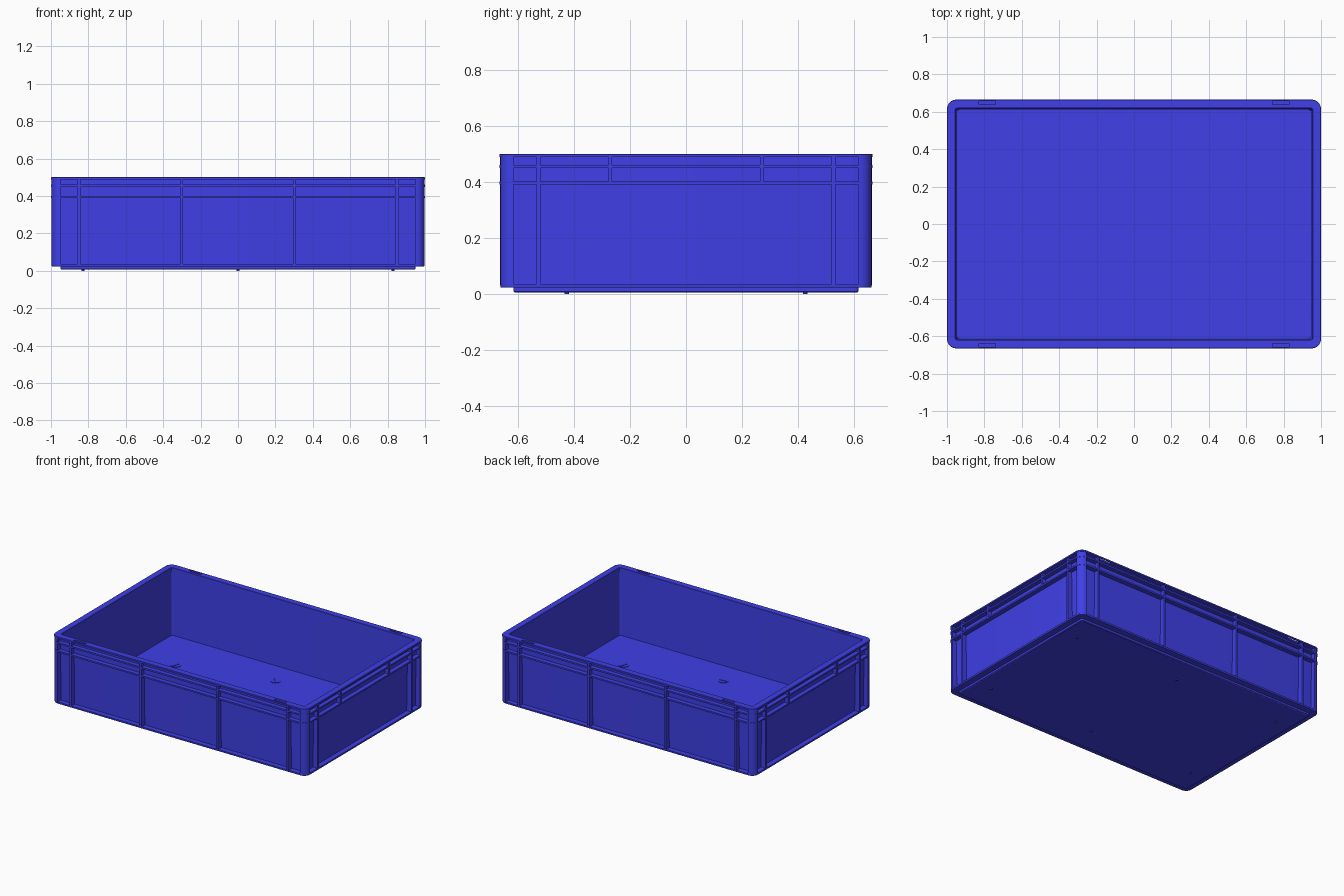
import bpy, bmesh, math
from mathutils import Matrix

if "Cube" in bpy.data.objects:
    bpy.data.objects.remove(bpy.data.objects["Cube"])

HX, HY, R = 1.0, 0.665, 0.05

blue = bpy.data.materials.new("blue_plastic")
blue.diffuse_color = (0.05, 0.05, 0.8, 1)
blue.use_nodes = True
blue.node_tree.nodes["Principled BSDF"].inputs["Base Color"].default_value = blue.diffuse_color


def finish(bm, name):
    bmesh.ops.recalc_face_normals(bm, faces=bm.faces)
    me = bpy.data.meshes.new(name)
    bm.to_mesh(me)
    bm.free()
    ob = bpy.data.objects.new(name, me)
    bpy.context.collection.objects.link(ob)
    me.materials.append(blue)
    return ob


def smooth(ob):
    bpy.ops.object.select_all(action='DESELECT')
    bpy.context.view_layer.objects.active = ob
    ob.select_set(True)
    bpy.ops.object.shade_smooth_by_angle(angle=math.radians(30))


def add_box(bm, x0, x1, y0, y1, z0, z1):
    m = Matrix.Translation(((x0 + x1) / 2, (y0 + y1) / 2, (z0 + z1) / 2))
    bmesh.ops.create_cube(bm, size=1, matrix=m @ Matrix.Diagonal((x1 - x0, y1 - y0, z1 - z0, 1)))


def add_cylinder(bm, x, y, z0, z1, r):
    bmesh.ops.create_cone(bm, cap_ends=True, segments=24, radius1=r, radius2=r, depth=z1 - z0,
                          matrix=Matrix.Translation((x, y, (z0 + z1) / 2)))


def rounded_loop(bm, d, z, seg=8):
    """Rounded rectangle inset by d from the outer outline."""
    r = max(R - d, 0.012)
    cx, cy = HX - d - r, HY - d - r
    vs = []
    for q, (sx, sy) in enumerate(((1, 1), (-1, 1), (-1, -1), (1, -1))):
        for i in range(seg + 1):
            a = math.pi / 2 * (q + i / seg)
            vs.append(bm.verts.new((sx * cx + r * math.cos(a), sy * cy + r * math.sin(a), z)))
    return vs


# Tub: one wall profile (inset, height) swept around the rounded rectangle
profile = [
    (0.055, 0.006), (0.050, 0.010), (0.050, 0.024),                    # foot
    (0.005, 0.024), (0.004, 0.027), (0.004, 0.036), (0.040, 0.036),    # bottom flange
    (0.034, 0.390), (0.001, 0.390), (0.001, 0.401), (0.032, 0.401),    # lower fin
    (0.032, 0.449), (0.001, 0.449), (0.001, 0.460), (0.031, 0.460),    # upper fin
    (0.031, 0.488), (0.000, 0.488), (0.000, 0.498), (0.002, 0.500),    # top lip
    (0.044, 0.500), (0.046, 0.498), (0.054, 0.026),                    # inner wall
]
bm = bmesh.new()
loops = [rounded_loop(bm, d, z) for d, z in profile]
for a, b in zip(loops, loops[1:]):
    n = len(a)
    for i in range(n):
        j = (i + 1) % n
        bm.faces.new((a[i], a[j], b[j], b[i]))
bm.faces.new(loops[0])
bm.faces.new(loops[-1])
tub = finish(bm, "tub")

# Latch slots through the top lip on the long sides
bm = bmesh.new()
for sx in (-1, 1):
    for sy in (-1, 1):
        y = sorted((sy * 0.638, sy * 0.657))
        add_box(bm, sx * 0.785 - 0.045, sx * 0.785 + 0.045, y[0], y[1], 0.475, 0.52)
cutter = finish(bm, "slot_cutter")
cutter.hide_render = True
mod = tub.modifiers.new("slots", 'BOOLEAN')
mod.operation = 'DIFFERENCE'
mod.solver = 'EXACT'
mod.object = cutter
bpy.context.view_layer.objects.active = tub
bpy.ops.object.modifier_apply(modifier=mod.name)
bpy.data.objects.remove(cutter)
smooth(tub)

# Vertical ribs on the long sides and the short ends
T = 0.007
bm = bmesh.new()
for s in (-1, 1):
    y = sorted((s * (HY - 0.042), s * (HY - 0.003)))
    for x in (-0.85, -0.30, 0.30, 0.85):
        add_box(bm, x - T, x + T, y[0], y[1], 0.03, 0.495)
finish(bm, "long_side_ribs")

bm = bmesh.new()
for s in (-1, 1):
    x = sorted((s * (HX - 0.042), s * (HX - 0.003)))
    for y, z0 in ((-0.525, 0.03), (-0.27, 0.395), (0.27, 0.395), (0.525, 0.03)):
        add_box(bm, x[0], x[1], y - T, y + T, z0, 0.495)
finish(bm, "short_end_ribs")

# Rounded corner posts
bm = bmesh.new()
for sx in (-1, 1):
    for sy in (-1, 1):
        cx, cy, r = HX - R, HY - R, R - 0.003
        pts = [(cx, cy)] + [(cx + r * math.cos(math.pi / 16 * i), cy + r * math.sin(math.pi / 16 * i))
                            for i in range(9)]
        rings = [[bm.verts.new((sx * x, sy * y, z)) for x, y in pts] for z in (0.03, 0.495)]
        for i in range(len(pts)):
            j = (i + 1) % len(pts)
            bm.faces.new((rings[0][i], rings[0][j], rings[1][j], rings[1][i]))
        for ring in rings:
            bm.faces.new(ring)
smooth(finish(bm, "corner_posts"))

# Round marks on the floor, each with a small cross bar
bm = bmesh.new()
for x, y, ang in ((0, 0.42, 2.4), (0, -0.42, 0.1), (-0.66, 0.245, 1.3), (-0.66, -0.245, 1.3),
                  (0.66, 0.245, 1.3), (0.66, -0.245, 1.3)):
    add_cylinder(bm, x, y, 0.02, 0.029, 0.033)
    bmesh.ops.create_cube(bm, size=1, matrix=Matrix.Translation((x, y, 0.028)) @
                          Matrix.Rotation(ang, 4, 'Z') @ Matrix.Diagonal((0.052, 0.008, 0.008, 1)))
smooth(finish(bm, "floor_marks"))

# Small studs under the base
bm = bmesh.new()
for x in (-0.83, 0, 0.83):
    for y in (-0.425, 0.425):
        add_cylinder(bm, x, y, 0.0, 0.012, 0.008)
smooth(finish(bm, "base_studs"))
